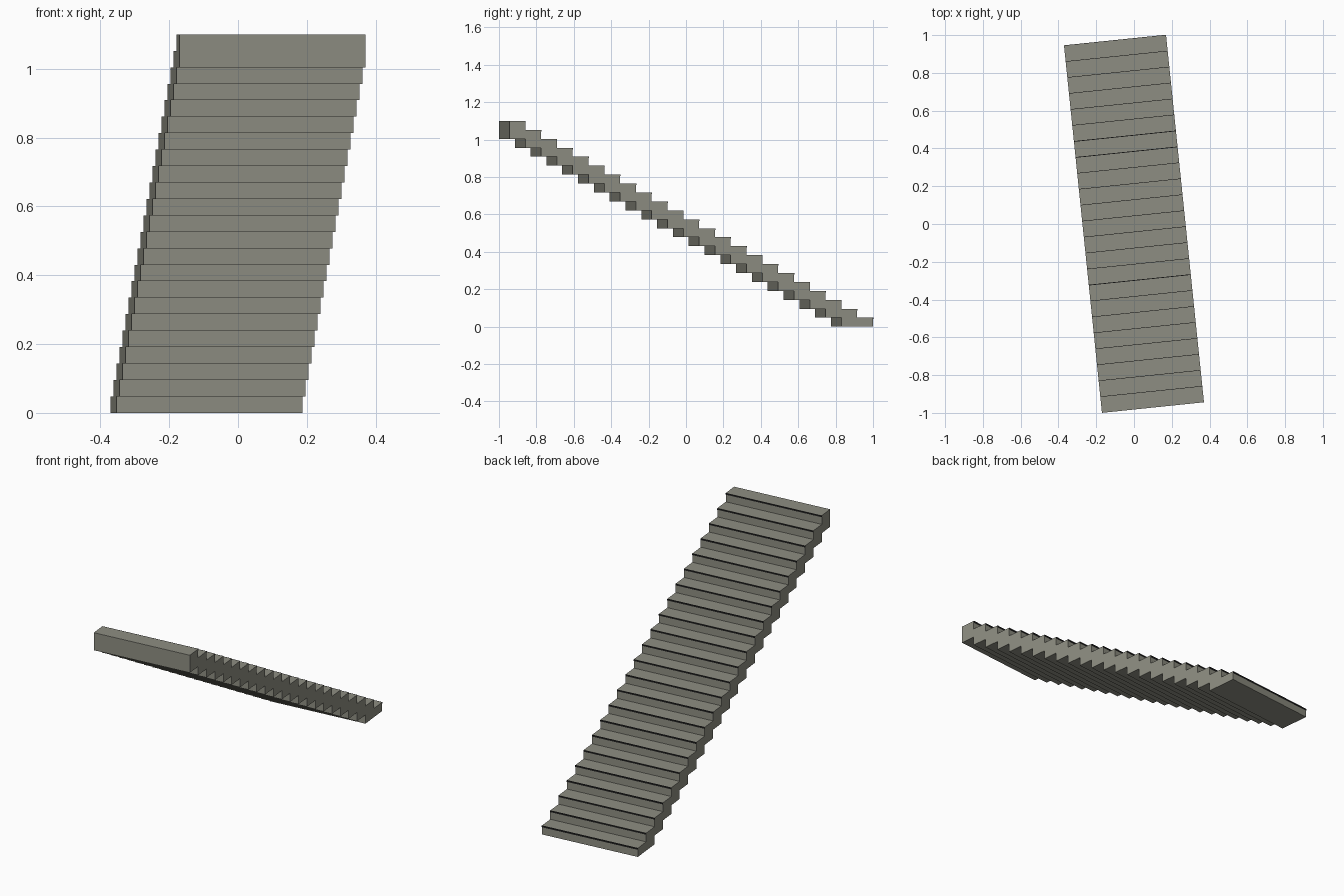
import bpy, bmesh, math
from mathutils import Matrix

if "Cube" in bpy.data.objects:
    bpy.data.objects.remove(bpy.data.objects["Cube"])

STEPS, WIDTH, LENGTH, HEIGHT = 23, 0.543, 1.954, 1.10
RUN, RISE = LENGTH / STEPS, HEIGHT / STEPS
TURN = Matrix.Rotation(math.radians(5.9), 4, 'Z')


def material(name, rgb):
    m = bpy.data.materials.new(name)
    m.diffuse_color = (*rgb, 1)
    m.use_nodes = True
    m.node_tree.nodes["Principled BSDF"].inputs["Base Color"].default_value = m.diffuse_color
    return m


def finish(bm, name, mat):
    bmesh.ops.recalc_face_normals(bm, faces=bm.faces)
    bm.transform(TURN)
    me = bpy.data.meshes.new(name)
    bm.to_mesh(me)
    bm.free()
    me.materials.append(mat)
    ob = bpy.data.objects.new(name, me)
    bpy.context.collection.objects.link(ob)


stone = material("warm grey stone", (0.27, 0.27, 0.225))
dark = material("dark nosing", (0.015, 0.015, 0.015))

# Stair flight: stepped profile above and below, extruded across the width
top, under = [], []
for i in range(STEPS):
    y0, y1 = -LENGTH / 2 + i * RUN, -LENGTH / 2 + (i + 1) * RUN
    zt, zb = (STEPS - i) * RISE, max(0, STEPS - 2 - i) * RISE
    top += [(y0, zt), (y1, zt)]
    if zb > 0:
        under += [(y0, zb), (y1, zb)]
under += [(LENGTH / 2 - 2 * RUN, 0), (LENGTH / 2, 0)]
profile = top + under[::-1]

bm = bmesh.new()
face = bm.faces.new([bm.verts.new((-WIDTH / 2, y, z)) for y, z in profile])
ext = bmesh.ops.extrude_face_region(bm, geom=[face], use_keep_orig=True)
moved = [g for g in ext["geom"] if isinstance(g, bmesh.types.BMVert)]
bmesh.ops.translate(bm, verts=moved, vec=(WIDTH, 0, 0))
finish(bm, "stair_flight", stone)

# Thin dark strips along the top of each riser
bm = bmesh.new()
for i in range(STEPS):
    y, z = -LENGTH / 2 + (i + 1) * RUN, (STEPS - i) * RISE
    bmesh.ops.create_cube(bm, size=1, matrix=Matrix.Translation((0, y, z - 0.004))
                          @ Matrix.Diagonal((WIDTH, 0.004, 0.008, 1)))
finish(bm, "nosing_strips", dark)
